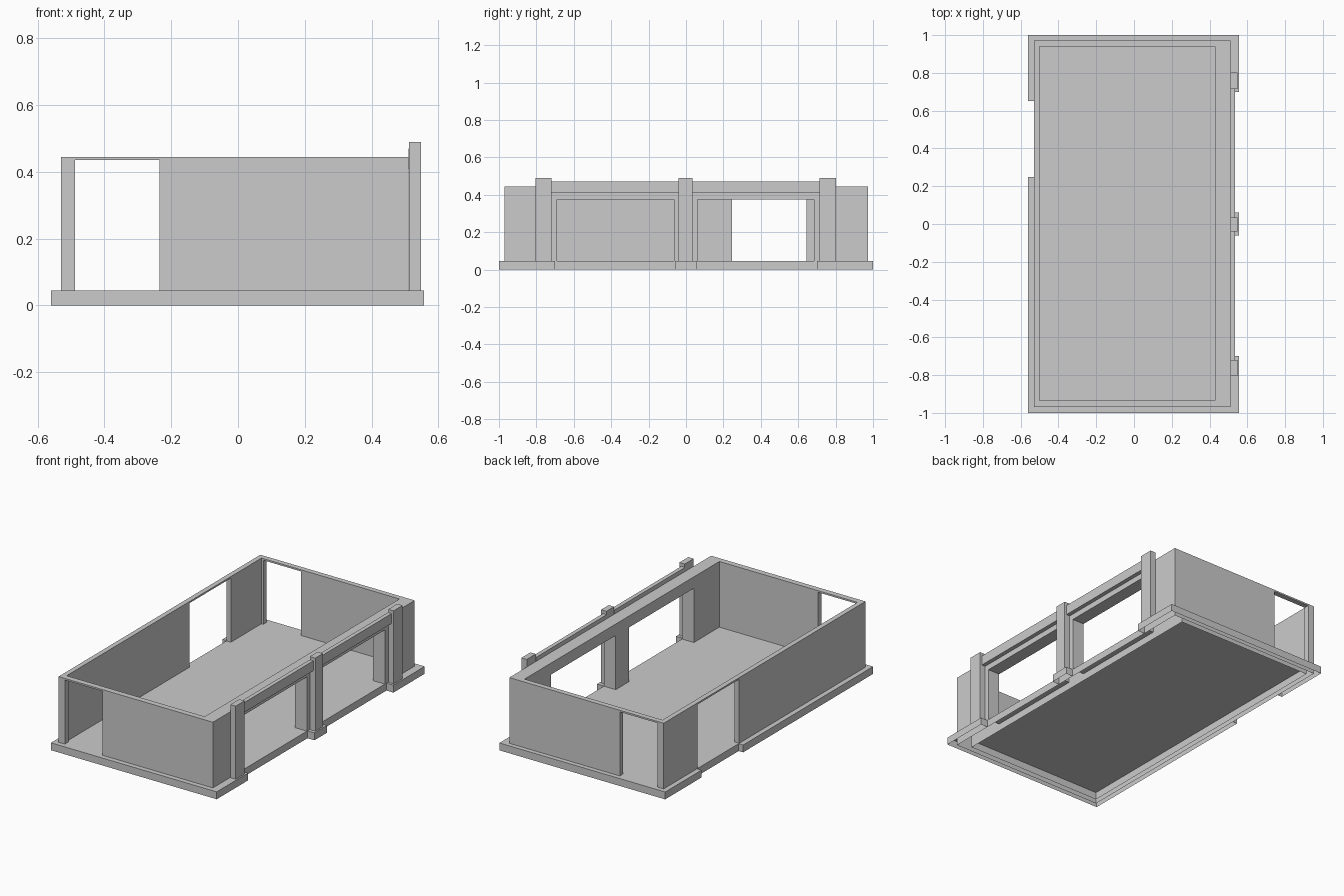
import bpy, bmesh

if "Cube" in bpy.data.objects:
    bpy.data.objects.remove(bpy.data.objects["Cube"])

BASE_Z, WALL_Z = 0.045, 0.445


def extrude_outline(name, pts, z0, z1, open_bottom=False):
    """Extrude a flat xy outline from z0 to z1."""
    bm = bmesh.new()
    face = bm.faces.new([bm.verts.new((x, y, z0)) for x, y in pts])
    top = bmesh.ops.extrude_face_region(bm, geom=[face], use_keep_orig=True)["geom"]
    verts = [g for g in top if isinstance(g, bmesh.types.BMVert)]
    bmesh.ops.translate(bm, verts=verts, vec=(0, 0, z1 - z0))
    bmesh.ops.recalc_face_normals(bm, faces=bm.faces)
    if open_bottom:
        low = [f for f in bm.faces if all(abs(v.co.z - z0) < 1e-5 for v in f.verts)]
        bmesh.ops.delete(bm, geom=low, context='FACES_ONLY')
    me = bpy.data.meshes.new(name)
    bm.to_mesh(me)
    bm.free()
    ob = bpy.data.objects.new(name, me)
    bpy.context.collection.objects.link(ob)
    return ob


def box(name, x0, x1, y0, y1, z0, z1, open_bottom=False):
    pts = [(x0, y0), (x1, y0), (x1, y1), (x0, y1)]
    return extrude_outline(name, pts, z0, z1, open_bottom)


def cut(ob, *dims):
    """Subtract a box from an object."""
    tool = box("cutter", *dims)
    tool.hide_render = True
    mod = ob.modifiers.new("cut", 'BOOLEAN')
    mod.operation, mod.solver, mod.object = 'DIFFERENCE', 'EXACT', tool
    bpy.context.view_layer.objects.active = ob
    bpy.ops.object.modifier_apply(modifier=mod.name)
    bpy.data.objects.remove(tool)


# Wall ring with room, end doorways, left doorway and two wide right openings
walls = box("walls", -0.53, 0.51, -0.97, 0.972, 0, WALL_Z)
cut(walls, -0.50, 0.43, -0.935, 0.94, -0.1, 1)
for y0, y1 in ((-1.1, -0.9), (0.9, 1.1)):
    cut(walls, -0.488, -0.235, y0, y1, BASE_Z, 0.435)
cut(walls, -0.7, -0.45, 0.245, 0.645, BASE_Z, 0.435)
for y0, y1 in ((-0.69, -0.065), (0.062, 0.685)):
    cut(walls, 0.40, 0.60, y0, y1, BASE_Z, 0.375)

# Leave the underside of the walls open
bm = bmesh.new()
bm.from_mesh(walls.data)
low = [f for f in bm.faces if all(abs(v.co.z) < 1e-4 for v in f.verts)]
bmesh.ops.delete(bm, geom=low, context='FACES')
bm.to_mesh(walls.data)
bm.free()

# Floor sheet
floor_mesh = bpy.data.meshes.new("floor")
floor_mesh.from_pydata([(-0.50, -0.935, BASE_Z), (0.43, -0.935, BASE_Z),
                        (0.43, 0.94, BASE_Z), (-0.50, 0.94, BASE_Z)],
                       [], [(0, 1, 2, 3)])
bpy.context.collection.objects.link(bpy.data.objects.new("floor", floor_mesh))

# Stepped plinth around the outside, broken at the side openings
for name, s, gap, wall in (("front_plinth", -1, 0.25, 0.97), ("back_plinth", 1, 0.65, 0.972)):
    y, w = s * 1.0, s * wall
    extrude_outline(name, [(0.557, s * 0.70), (0.557, y), (-0.56, y), (-0.56, gap),
                           (-0.53, gap), (-0.53, w), (0.51, w), (0.51, s * 0.70)],
                    0, BASE_Z, True)
box("middle_plinth", 0.51, 0.557, -0.06, 0.06, 0, BASE_Z, True)

# Pillars on the right side
for name, y in (("front_pillar", -0.762), ("middle_pillar", -0.002), ("back_pillar", 0.758)):
    hw = 0.037 if name == "middle_pillar" else 0.043
    box(name, 0.512, 0.548, y - hw, y + hw, BASE_Z, 0.49)

# Beams between the pillars
for name, y0, y1 in (("front_beam", -0.719, -0.039), ("back_beam", 0.035, 0.715)):
    box(name, 0.51, 0.535, y0, y1, 0.41, 0.47)
